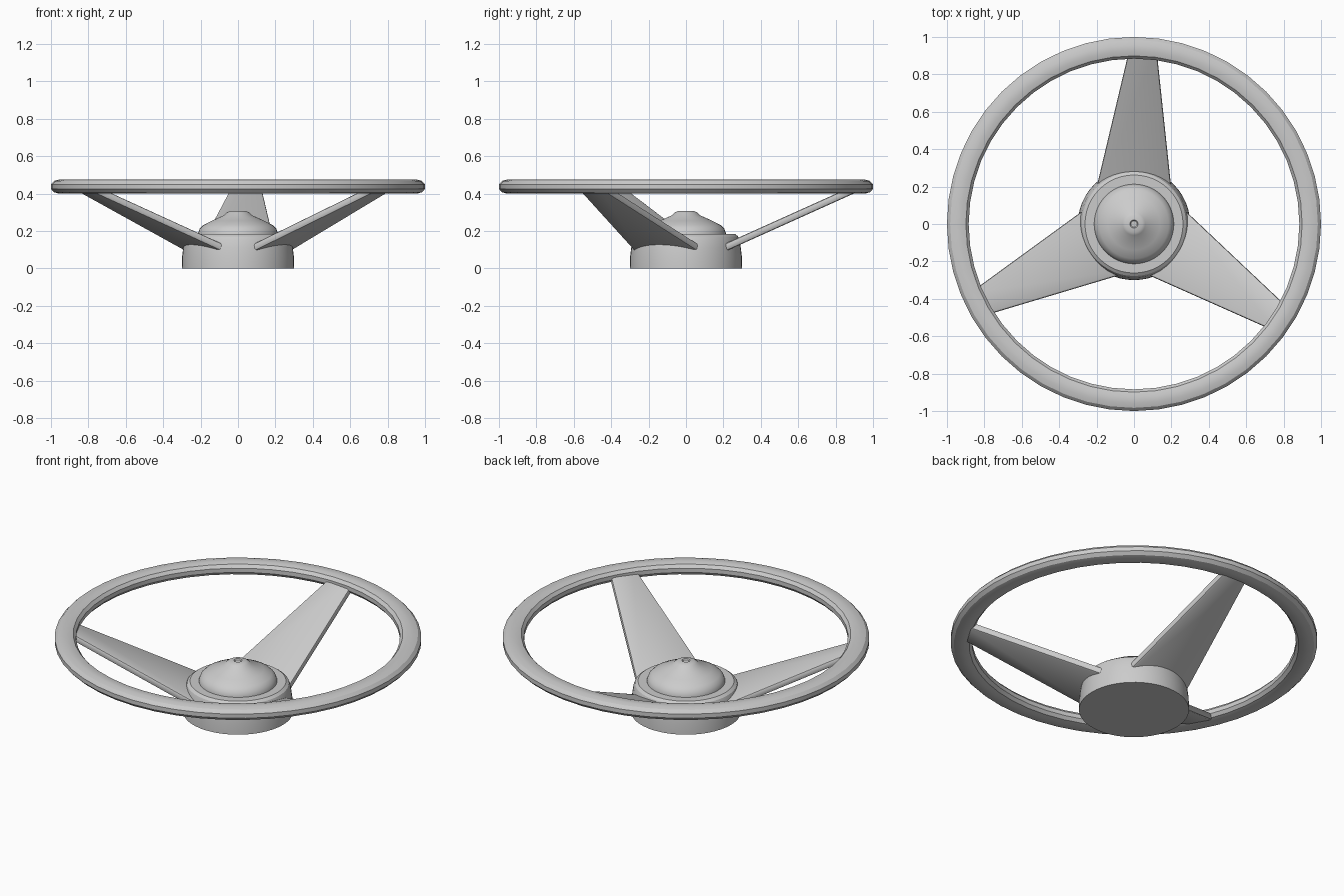
import bpy, bmesh, math
from mathutils import Matrix

if "Cube" in bpy.data.objects:
    bpy.data.objects.remove(bpy.data.objects["Cube"])


def finish(name, bm, angle):
    bmesh.ops.remove_doubles(bm, verts=bm.verts, dist=1e-5)
    bmesh.ops.recalc_face_normals(bm, faces=bm.faces)
    me = bpy.data.meshes.new(name)
    bm.to_mesh(me)
    bm.free()
    ob = bpy.data.objects.new(name, me)
    bpy.context.collection.objects.link(ob)
    bpy.ops.object.select_all(action='DESELECT')
    ob.select_set(True)
    bpy.context.view_layer.objects.active = ob
    bpy.ops.object.shade_smooth_by_angle(angle=math.radians(angle))
    return ob


def lathe(name, profile, steps, closed=False, angle=30):
    bm = bmesh.new()
    vs = [bm.verts.new((r, 0, z)) for r, z in profile]
    pairs = list(zip(vs, vs[1:])) + ([(vs[-1], vs[0])] if closed else [])
    edges = [bm.edges.new(p) for p in pairs]
    bmesh.ops.spin(bm, geom=vs + edges, cent=(0, 0, 0), axis=(0, 0, 1),
                   angle=math.tau, steps=steps, use_merge=True)
    return finish(name, bm, angle)


# Rim: faceted oval section
lathe("rim", [(1, .425), (1, .45), (.983, .468), (.957, .475), (.925, .475),
              (.899, .468), (.884, .45), (.884, .425), (.899, .407),
              (.925, .40), (.957, .40), (.983, .407)], 48, closed=True)

# Hub body with rounded shoulder
lathe("hub", [(0, 0), (.30, 0), (.299, .06), (.293, .11), (.287, .15),
              (.278, .172), (.262, .184), (.20, .184), (0, .184)], 48)

# Domed cap with small raised tip
lathe("hub_cap", [(0, .17), (.214, .17), (.213, .19), (.205, .212), (.185, .232),
                  (.14, .255), (.075, .284), (.06, .298), (.045, .306),
                  (.022, .308), (.017, .302), (0, .302)], 48)

# Three skewed, tapering, upward sloping spokes
for i in range(3):
    bm = bmesh.new()
    lower, upper = [], []
    for x, y in [(-.223, .10), (.209, .10), (.121, .93), (-.026, .93)]:
        z = .10 + .45 * (y - .23)
        lower.append(bm.verts.new((x, y, z)))
        upper.append(bm.verts.new((x, y, z + .042)))
    bm.faces.new(lower[::-1])
    bm.faces.new(upper)
    for a in range(4):
        b = (a + 1) % 4
        bm.faces.new((lower[a], lower[b], upper[b], upper[a]))
    long_edges = [bm.edges.get((s[a], s[b])) for s in (lower, upper)
                  for a, b in ((1, 2), (3, 0))]
    bmesh.ops.bevel(bm, geom=long_edges, offset=.011, segments=2,
                    profile=.5, affect='EDGES')
    bm.transform(Matrix.Rotation(i * math.tau / 3, 4, 'Z'))
    finish(f"spoke_{i + 1}", bm, 40)
